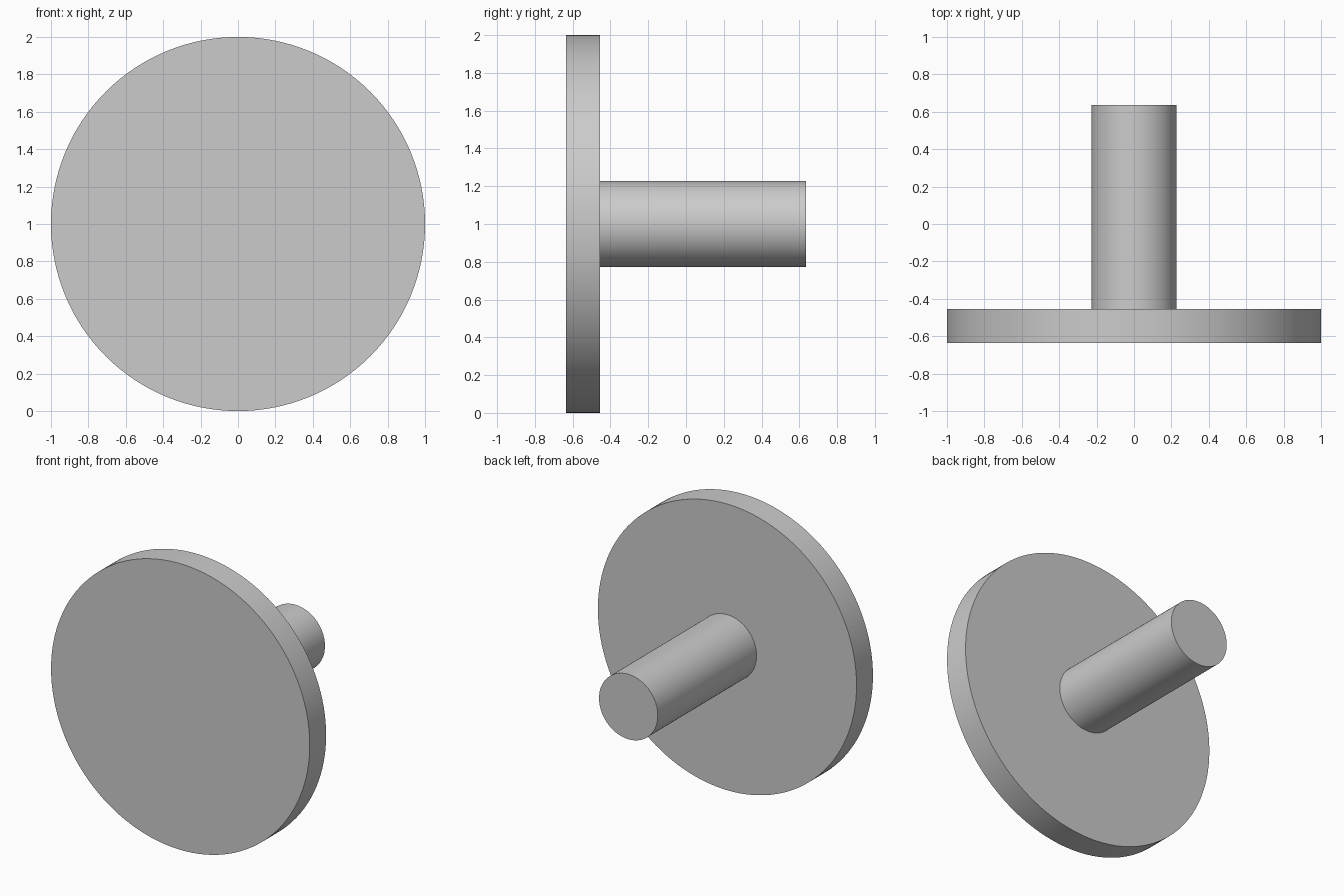
import bpy
import math

cube = bpy.data.objects.get("Cube")
if cube:
    bpy.data.objects.remove(cube, do_unlink=True)

# Single plain grey
grey = bpy.data.materials.new("light grey")
grey.use_nodes = True
colour = (0.6, 0.6, 0.6, 1)
grey.diffuse_color = colour
grey.node_tree.nodes["Principled BSDF"].inputs["Base Color"].default_value = colour


def y_cylinder(name, radius, front, back):
    """Cylinder lying along y, centred at the disc height."""
    bpy.ops.mesh.primitive_cylinder_add(
        vertices=128, radius=radius, depth=back - front,
        location=(0, (front + back) / 2, 1), rotation=(math.pi / 2, 0, 0))
    part = bpy.context.object
    part.name = name
    part.data.materials.append(grey)
    bpy.ops.object.shade_smooth_by_angle(angle=math.radians(30))
    return part


# Wide flat disc at the front, with a round stem behind it
y_cylinder("disc", 1, -0.636, -0.455)
y_cylinder("stem", 0.227, -0.455, 0.636)
